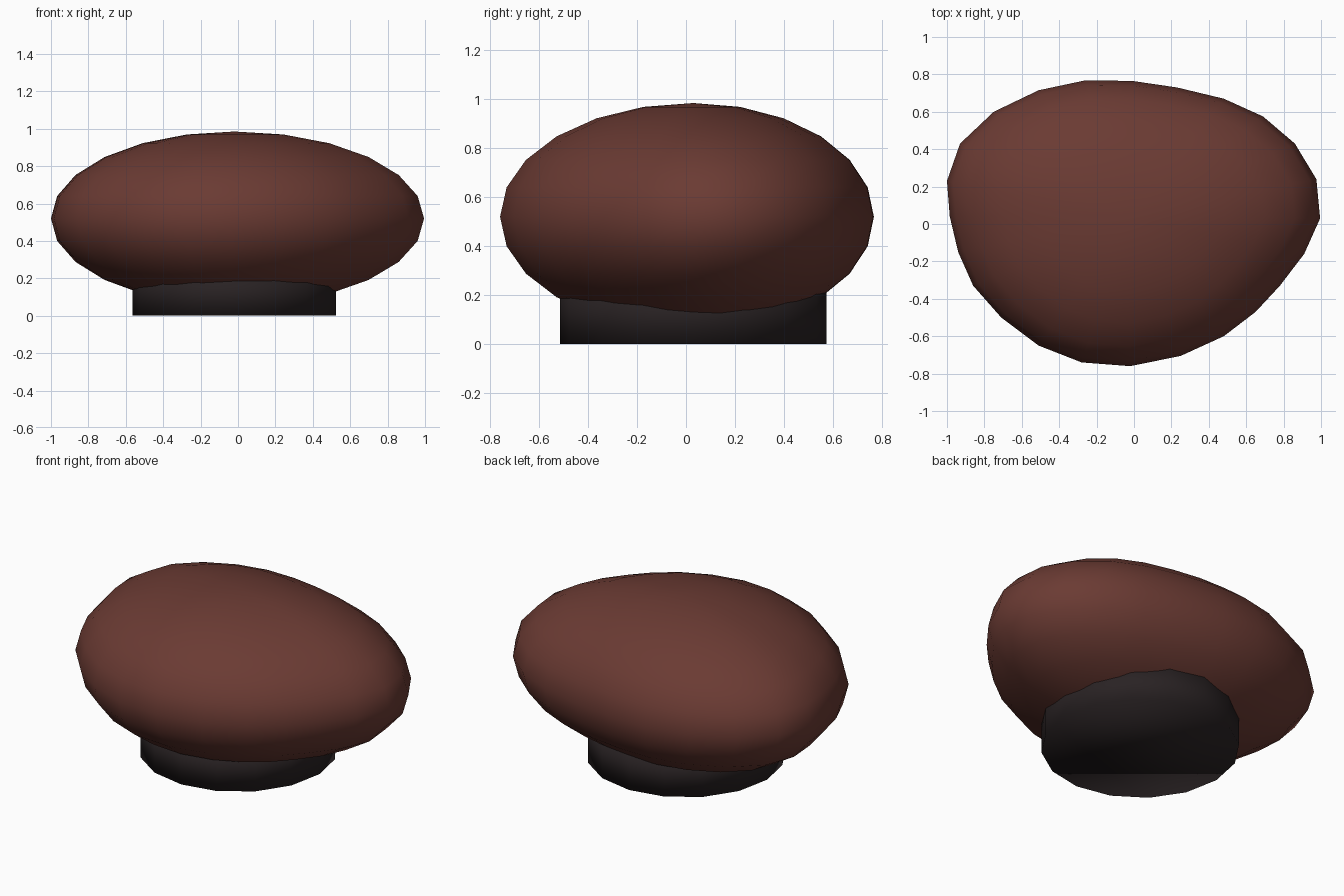
import bpy, bmesh, math

if "Cube" in bpy.data.objects:
    bpy.data.objects.remove(bpy.data.objects["Cube"])

CX, CY = -0.02, 0.03      # pole of the pad, also centre of the foot
ZC, RZ = 0.52, 0.465      # mid height and half height of the pad

# plan outline of the pad, counted anticlockwise from the right
OUTLINE = [(0.995, 0.03), (0.975, 0.24), (0.86, 0.43), (0.69, 0.575), (0.48, 0.67),
           (0.23, 0.73), (-0.01, 0.765), (-0.26, 0.768), (-0.51, 0.715), (-0.75, 0.60),
           (-0.93, 0.43), (-1.0, 0.23), (-0.985, 0.04), (-0.94, -0.15), (-0.86, -0.33),
           (-0.71, -0.50), (-0.51, -0.65), (-0.28, -0.74), (-0.02, -0.76), (0.25, -0.705),
           (0.48, -0.60), (0.65, -0.47), (0.78, -0.33), (0.91, -0.16)]


def material(name, rgb):
    m = bpy.data.materials.new(name)
    m.diffuse_color = (*rgb, 1)
    m.use_nodes = True
    m.node_tree.nodes["Principled BSDF"].inputs["Base Color"].default_value = m.diffuse_color
    return m


def finish(bm, name, mat, smooth_angle):
    bmesh.ops.recalc_face_normals(bm, faces=bm.faces)
    me = bpy.data.meshes.new(name)
    bm.to_mesh(me)
    bm.free()
    me.materials.append(mat)
    ob = bpy.data.objects.new(name, me)
    bpy.context.collection.objects.link(ob)
    bpy.ops.object.select_all(action='DESELECT')
    ob.select_set(True)
    bpy.context.view_layer.objects.active = ob
    bpy.ops.object.shade_smooth_by_angle(angle=math.radians(smooth_angle))


# rounded pad: the outline shrunk towards the poles in 15 degree rings
bm = bmesh.new()
rings = []
for k in range(-5, 6):
    a = math.radians(15 * k)
    c, z = math.cos(a), ZC + RZ * math.sin(a)
    rings.append([bm.verts.new((CX + c * (x - CX), CY + c * (y - CY), z)) for x, y in OUTLINE])
n = len(OUTLINE)
for lo, hi in zip(rings, rings[1:]):
    for i in range(n):
        j = (i + 1) % n
        bm.faces.new((lo[i], lo[j], hi[j], hi[i]))
for ring, z in ((rings[0], ZC - RZ), (rings[-1], ZC + RZ)):
    pole = bm.verts.new((CX, CY, z))
    for i in range(n):
        bm.faces.new((ring[i], ring[(i + 1) % n], pole))
finish(bm, "rounded_pad", material("reddish brown", (0.145, 0.043, 0.033)), 60)

# foot: sixteen-sided drum
bm = bmesh.new()
bmesh.ops.create_cone(bm, cap_ends=True, segments=16, radius1=0.545, radius2=0.545, depth=0.24)
bmesh.ops.translate(bm, verts=bm.verts, vec=(CX, CY, 0.12))
finish(bm, "foot", material("near black", (0.022, 0.016, 0.017)), 180)
